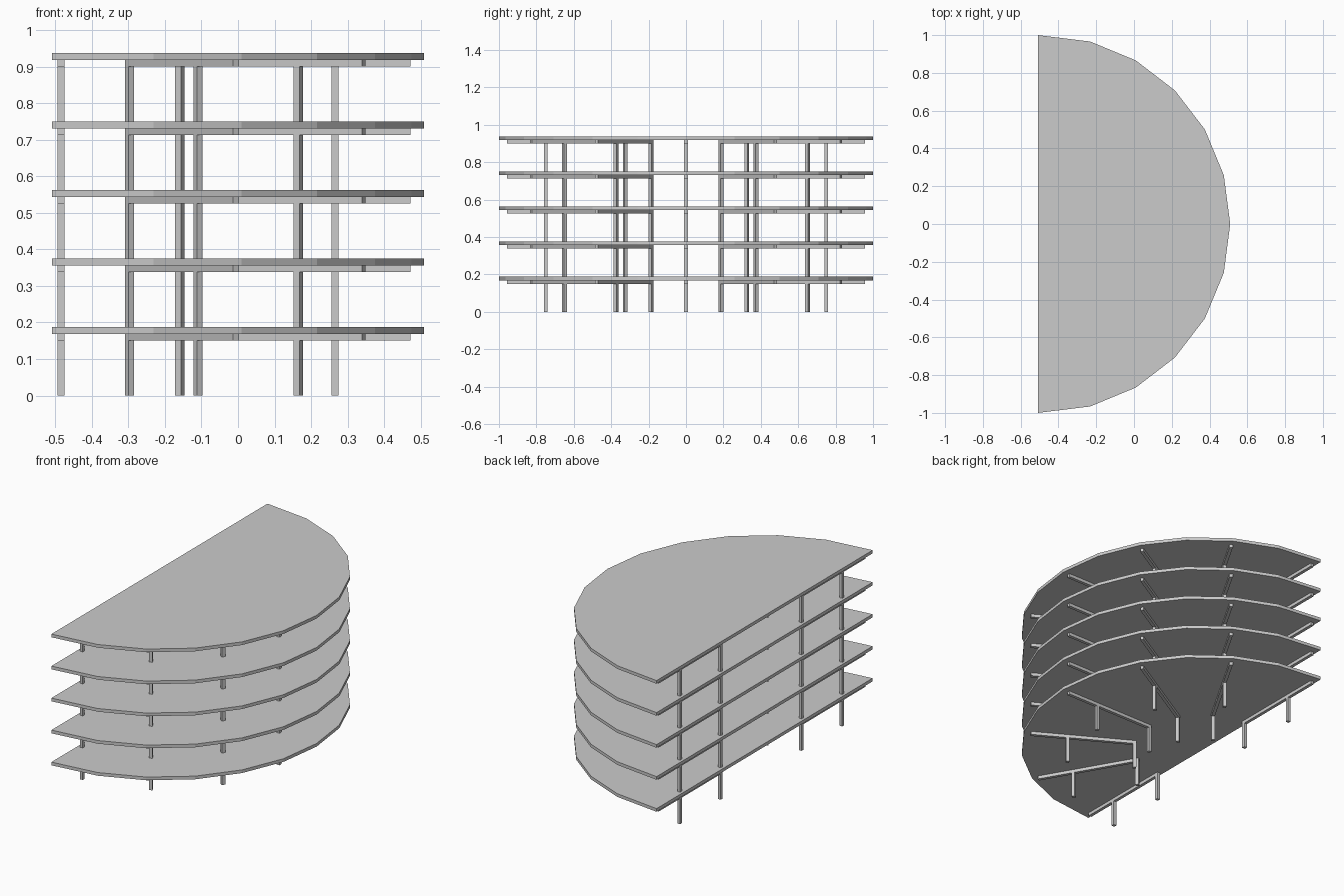
import bpy, bmesh
from math import sin, cos, radians

if "Cube" in bpy.data.objects:
    bpy.data.objects.remove(bpy.data.objects["Cube"])

T = 0.01875          # slab, beam and column thickness
STOREY = 0.1875
CX = -0.4844         # centre of the radial frame


def make_object(name, bm):
    bmesh.ops.recalc_face_normals(bm, faces=bm.faces)
    mesh = bpy.data.meshes.new(name)
    bm.to_mesh(mesh)
    bm.free()
    obj = bpy.data.objects.new(name, mesh)
    bpy.context.collection.objects.link(obj)
    return obj


# Box placed on a spoke: radial range r0..r1, vertical range z0..z1
def spoke_box(name, deg, r0, r1, z0, z1):
    bm = bmesh.new()
    bmesh.ops.create_cube(bm, size=1)
    a = radians(deg)
    for v in bm.verts:
        r = (r0 + r1) / 2 + v.co.x * (r1 - r0)
        t = v.co.y * T
        v.co = (CX + r * cos(a) - t * sin(a),
                r * sin(a) + t * cos(a),
                (z0 + z1) / 2 + v.co.z * (z1 - z0))
    return make_object(name, bm)


# Half-round floor slab with 15 degree facets
def slab(name, z0):
    pts = [(-0.5094, -1)]
    pts += [(-0.4906 + cos(radians(d)), sin(radians(d))) for d in range(-75, 76, 15)]
    pts += [(-0.5094, 1)]
    bm = bmesh.new()
    face = bm.faces.new([bm.verts.new((x, y, z0)) for x, y in pts])
    ext = bmesh.ops.extrude_face_region(bm, geom=[face], use_keep_orig=True)
    verts = [g for g in ext["geom"] if isinstance(g, bmesh.types.BMVert)]
    bmesh.ops.translate(bm, verts=verts, vec=(0, 0, T))
    return make_object(name, bm)


# Five storeys: inner and outer columns, radial beams, slab
for i in range(5):
    base = i * STOREY
    top = base + STOREY
    for deg in range(-90, 91, 30):
        for label, r in (("inner_column", 0.375), ("outer_column", 0.75)):
            spoke_box(label, deg, r - T / 2, r + T / 2, base, top - 2 * T)
        spoke_box("radial_beam", deg, 0.375 - T / 2, 0.957, top - 2 * T, top - T)
    slab("floor_slab", top - T)
